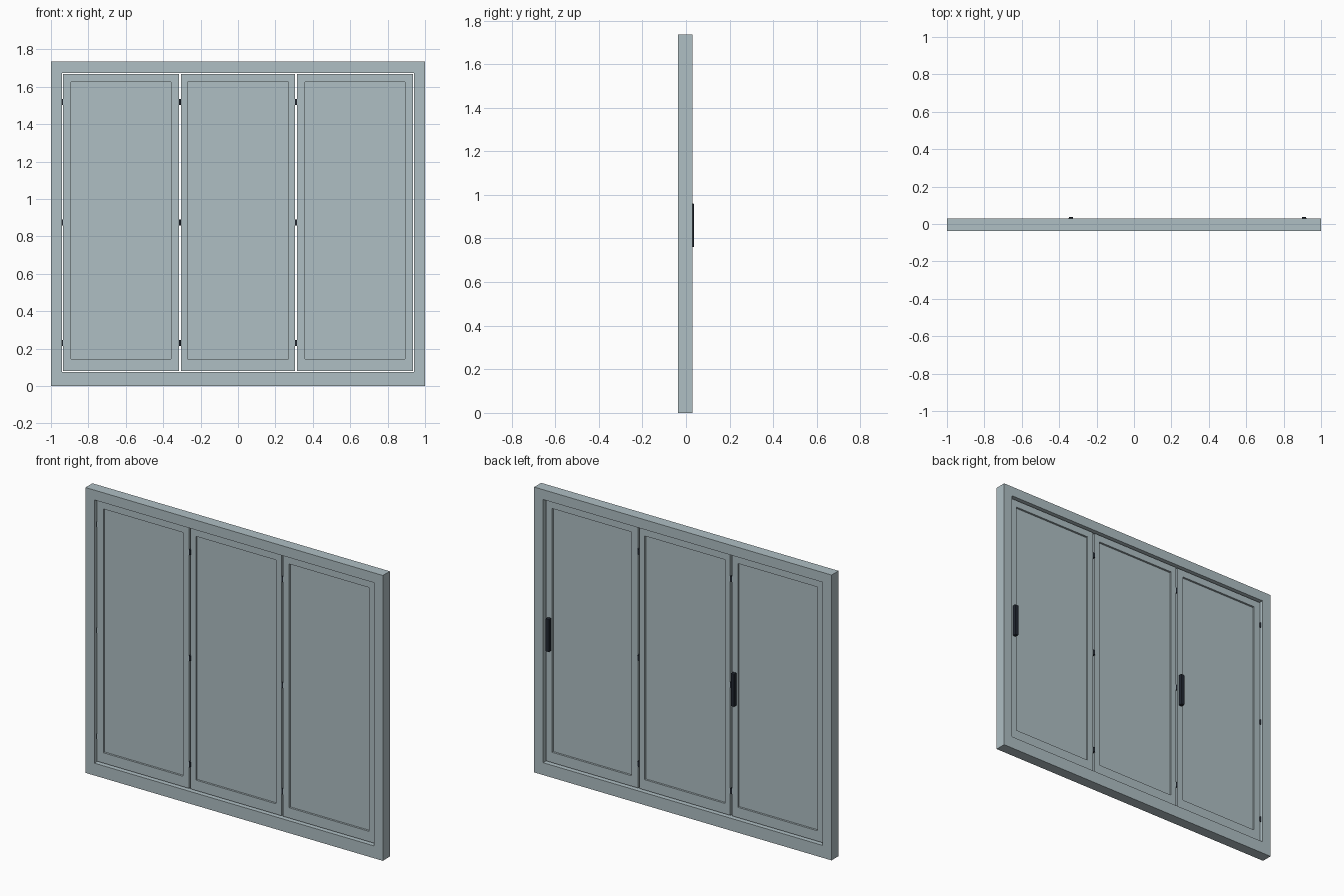
import bpy
import bmesh

cube = bpy.data.objects.get("Cube")
if cube:
    bpy.data.objects.remove(cube, do_unlink=True)


def make_material(name, colour):
    mat = bpy.data.materials.new(name)
    mat.use_nodes = True
    mat.diffuse_color = colour
    bsdf = next(n for n in mat.node_tree.nodes if n.type == 'BSDF_PRINCIPLED')
    bsdf.inputs["Base Color"].default_value = colour
    return mat


GREY = make_material("pale blue grey", (0.43, 0.52, 0.55, 1))
DARK = make_material("dark navy", (0.015, 0.02, 0.03, 1))


def finish(bm, name, mat):
    bmesh.ops.recalc_face_normals(bm, faces=bm.faces)
    mesh = bpy.data.meshes.new(name)
    bm.to_mesh(mesh)
    bm.free()
    mesh.materials.append(mat)
    obj = bpy.data.objects.new(name, mesh)
    bpy.context.collection.objects.link(obj)
    return obj


def box(name, x, y, z, mat):
    """Block from (low, high) pairs on each axis."""
    bm = bmesh.new()
    bmesh.ops.create_cube(bm, size=1)
    for v in bm.verts:
        v.co = [r[0] if c < 0 else r[1] for c, r in zip(v.co, (x, y, z))]
    return finish(bm, name, mat)


def ring(name, outer, inner, y, mat):
    """Rectangular frame; outer and inner are (x0, x1, z0, z1)."""
    bm = bmesh.new()
    loops = []
    for depth in y:
        for x0, x1, z0, z1 in (outer, inner):
            corners = ((x0, z0), (x1, z0), (x1, z1), (x0, z1))
            loops.append([bm.verts.new((cx, depth, cz)) for cx, cz in corners])
    front_out, front_in, back_out, back_in = loops
    for a, b in ((front_out, front_in), (front_in, back_in),
                 (back_in, back_out), (back_out, front_out)):
        for i in range(4):
            j = (i + 1) % 4
            bm.faces.new((a[i], a[j], b[j], b[i]))
    return finish(bm, name, mat)


# Outer frame
FRONT, BACK = -0.037, 0.030
MID = (FRONT + BACK) / 2
ring("outer_frame", (-1, 1, 0, 1.735), (-0.94, 0.94, 0.075, 1.675),
     (FRONT, BACK), GREY)

# Three folding leaves, each a sash with a recessed panel
LEAF = (MID - 0.015, MID + 0.015)
leaves = (("right", -0.935, -0.316, -0.893, -0.357),
          ("middle", -0.305, 0.305, -0.27, 0.27),
          ("left", 0.316, 0.935, 0.357, 0.893))
for side, x0, x1, p0, p1 in leaves:
    ring(side + "_sash", (x0, x1, 0.081, 1.669), (p0, p1, 0.144, 1.626),
         LEAF, GREY)
    box(side + "_panel", (p0, p1), (MID - 0.003, MID + 0.003),
        (0.144, 1.626), GREY)

# Hinges: a plate inside each gap and a knuckle on the folding side
for side, x, half_gap, y in (("outer", -0.9375, 0.0025, LEAF[1]),
                             ("right", -0.3105, 0.0055, LEAF[0]),
                             ("left", 0.3105, 0.0055, LEAF[1])):
    for level, z in (("lower", 0.23), ("centre", 0.875), ("upper", 1.52)):
        span = (z - 0.016, z + 0.016)
        box(f"{side}_{level}_hinge_plate", (x - half_gap, x + half_gap),
            LEAF, span, DARK)
        bm = bmesh.new()
        bmesh.ops.create_cone(bm, cap_ends=True, segments=12, radius1=0.006,
                              radius2=0.006, depth=0.032)
        bmesh.ops.translate(bm, verts=bm.verts, vec=(x, y, z))
        finish(bm, f"{side}_{level}_hinge_knuckle", DARK)

# Pull handles on the back
for side, x in (("left", 0.909), ("right", -0.337)):
    handle = box(side + "_handle", (x - 0.012, x + 0.012),
                 (LEAF[1], 0.037), (0.76, 0.96), DARK)
    bevel = handle.modifiers.new("softened edges", 'BEVEL')
    bevel.width = 0.004
    bevel.segments = 2
